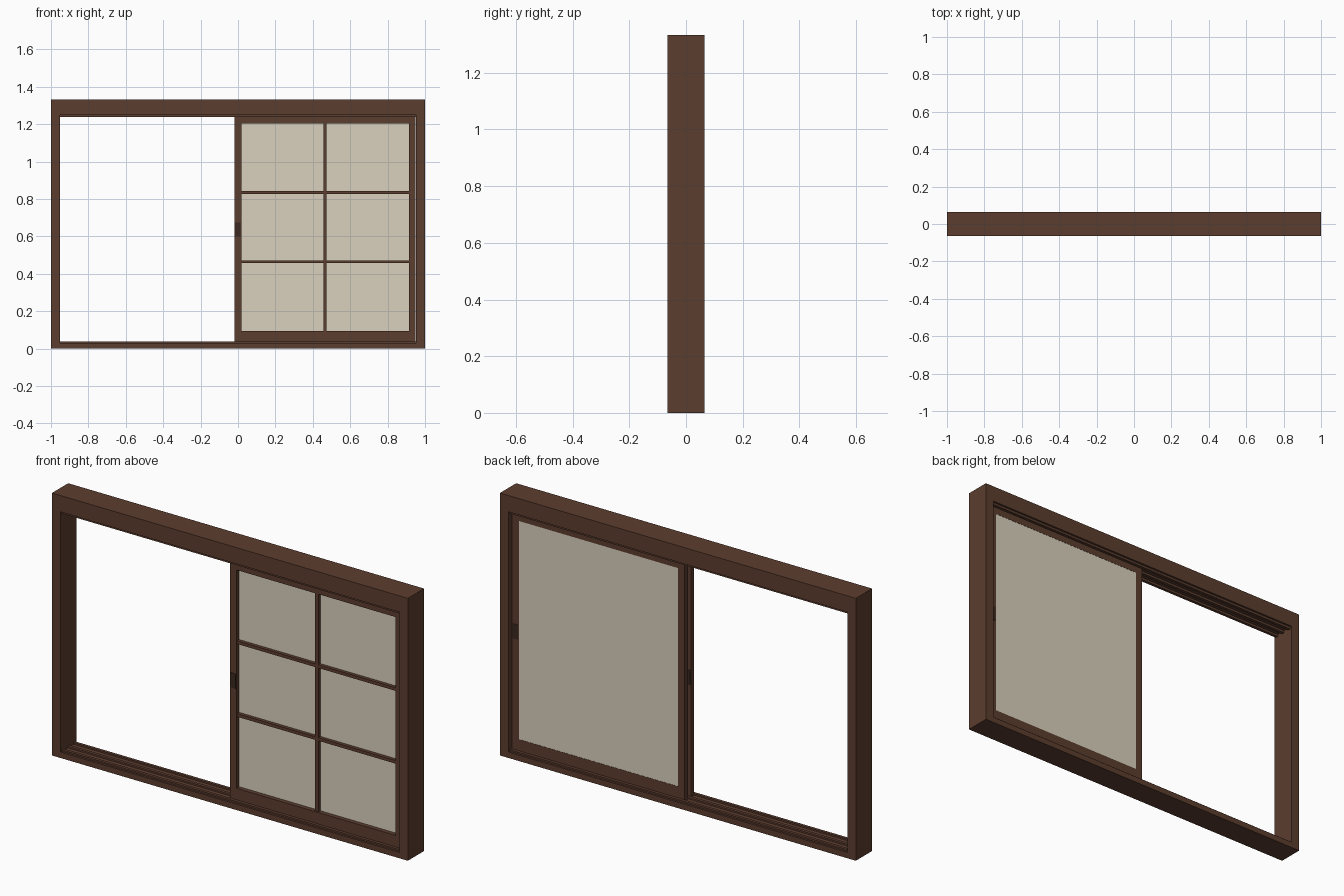
import bpy

if "Cube" in bpy.data.objects:
    bpy.data.objects.remove(bpy.data.objects["Cube"])


def material(name, rgb):
    m = bpy.data.materials.new(name)
    m.diffuse_color = (*rgb, 1.0)
    m.use_nodes = True
    m.node_tree.nodes["Principled BSDF"].inputs["Base Color"].default_value = m.diffuse_color
    return m


wood = material("brown wood", (0.107, 0.047, 0.028))
dark = material("dark handle", (0.045, 0.022, 0.014))
paper = material("cream paper", (0.70, 0.64, 0.51))


def box(name, x, y, z, mat):
    """Box from (min, max) ranges on each axis."""
    v = [(a, b, c) for a in x for b in y for c in z]
    f = [(0, 1, 3, 2), (4, 6, 7, 5), (0, 4, 5, 1), (2, 3, 7, 6), (0, 2, 6, 4), (1, 5, 7, 3)]
    me = bpy.data.meshes.new(name)
    me.from_pydata(v, [], f)
    me.materials.append(mat)
    ob = bpy.data.objects.new(name, me)
    bpy.context.collection.objects.link(ob)
    return ob


# Outer frame
D = (-0.065, 0.065)
box("sill", (-1, 1), D, (0, 0.03), wood)
box("header", (-1, 1), D, (1.25, 1.333), wood)
box("left_jamb", (-1, -0.952), D, (0.03, 1.25), wood)
box("right_jamb", (0.952, 1), D, (0.03, 1.25), wood)

# Guide strips forming the two tracks
for label, y in (("front", (-0.055, -0.04)), ("middle", (-0.008, 0.008)), ("back", (0.04, 0.055))):
    box(label + "_sill_track", (-0.952, 0.952), y, (0.03, 0.038), wood)
    box(label + "_header_track", (-0.952, 0.952), y, (1.238, 1.25), wood)

# Sliding panels, both pushed to the right
X0, X1, STILE = -0.019, 0.95, 0.037
Z0, Z1, ZB, ZT = 0.031, 1.249, 0.095, 1.204


def panel(label, y0, y1, handle_x):
    xi = (X0 + STILE, X1 - STILE)
    box(label + "_left_stile", (X0, xi[0]), (y0, y1), (Z0, Z1), wood)
    box(label + "_right_stile", (xi[1], X1), (y0, y1), (Z0, Z1), wood)
    box(label + "_bottom_rail", xi, (y0, y1), (Z0, ZB), wood)
    box(label + "_top_rail", xi, (y0, y1), (ZT, Z1), wood)
    # paper sheet at the back, lattice in front of it
    box(label + "_paper", xi, (y1 - 0.004, y1 - 0.001), (ZB, ZT), paper)
    yl = (y0 + 0.005, y1 - 0.004)
    xm = sum(xi) / 2
    box(label + "_lattice_upright", (xm - 0.009, xm + 0.009), yl, (ZB, ZT), wood)
    for i in (1, 2):
        z = ZB + (ZT - ZB) * i / 3
        box(f"{label}_lattice_bar_{i}", xi, yl, (z - 0.008, z + 0.008), wood)
    # finger pull through the stile
    box(label + "_handle", (handle_x - 0.015, handle_x + 0.015),
        (y0 - 0.002, y1 + 0.002), (0.6, 0.675), dark)


panel("front_panel", -0.038, -0.012, X0 + STILE / 2)
panel("back_panel", 0.012, 0.038, X1 - STILE / 2)
